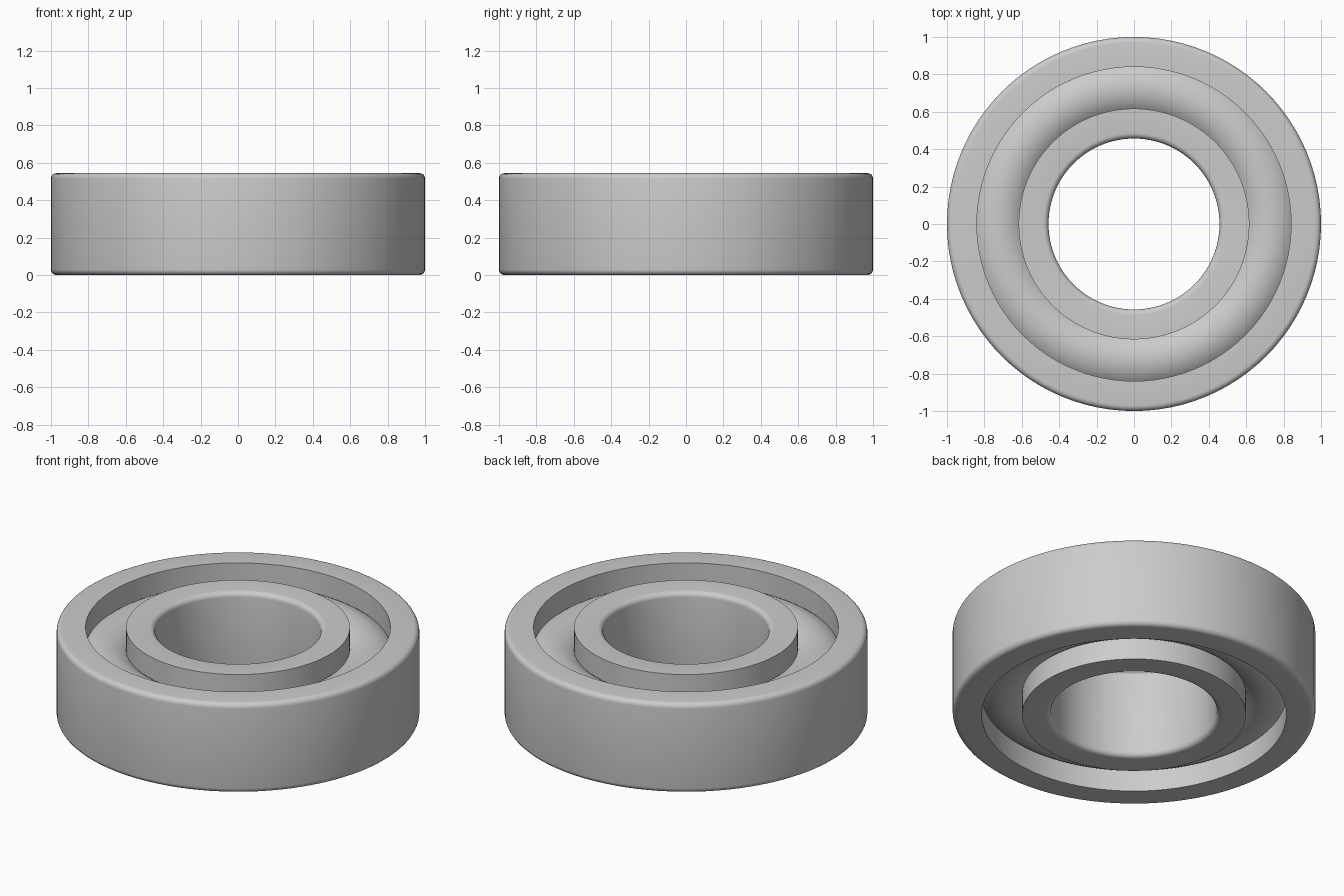
import bpy
import math

cube = bpy.data.objects.get("Cube")
if cube:
    bpy.data.objects.remove(cube, do_unlink=True)

HEIGHT = 0.545
MID = HEIGHT / 2
SEGMENTS = 96
ROUND = 0.03

steel = bpy.data.materials.new("grey steel")
steel.use_nodes = True
colour = (0.6, 0.6, 0.6, 1)
steel.diffuse_color = colour
steel.node_tree.nodes["Principled BSDF"].inputs["Base Color"].default_value = colour


def finish(obj, name):
    obj.name = name
    obj.data.name = name
    obj.data.materials.clear()
    obj.data.materials.append(steel)
    bpy.ops.object.select_all(action="DESELECT")
    obj.select_set(True)
    bpy.context.view_layer.objects.active = obj
    bpy.ops.object.shade_smooth_by_angle(angle=math.radians(35))


def corner(r, z, r_dir, z_dir, steps=5):
    """Quarter-round profile points, from the cylindrical wall to the flat face."""
    cr, cz = r - r_dir * ROUND, z - z_dir * ROUND
    angles = [math.pi / 2 * i / steps for i in range(steps + 1)]
    return [(cr + r_dir * ROUND * math.cos(a), cz + z_dir * ROUND * math.sin(a))
            for a in angles]


def ring(name, rounded_r, sharp_r):
    """Revolve a closed profile whose edges are rounded on one radius only."""
    side = 1 if rounded_r > sharp_r else -1
    profile = corner(rounded_r, HEIGHT, side, 1)
    profile += [(sharp_r, HEIGHT), (sharp_r, 0)]
    profile += reversed(corner(rounded_r, 0, side, -1))
    n = len(profile)
    verts, faces = [], []
    for s in range(SEGMENTS):
        a = 2 * math.pi * s / SEGMENTS
        verts += [(r * math.cos(a), r * math.sin(a), z) for r, z in profile]
        t = (s + 1) % SEGMENTS
        for i in range(n):
            j = (i + 1) % n
            quad = (s * n + i, s * n + j, t * n + j, t * n + i)
            faces.append(quad if side < 0 else quad[::-1])
    mesh = bpy.data.meshes.new(name)
    mesh.from_pydata(verts, [], faces)
    obj = bpy.data.objects.new(name, mesh)
    bpy.context.collection.objects.link(obj)
    finish(obj, name)


# Outer and inner races
ring("outer_race", 1.0, 0.84)
ring("inner_race", 0.457, 0.617)

# Round core filling the gap between the races
bpy.ops.mesh.primitive_torus_add(location=(0, 0, MID), major_radius=0.728,
                                 minor_radius=0.18, major_segments=SEGMENTS,
                                 minor_segments=48)
finish(bpy.context.object, "rolling_core")
